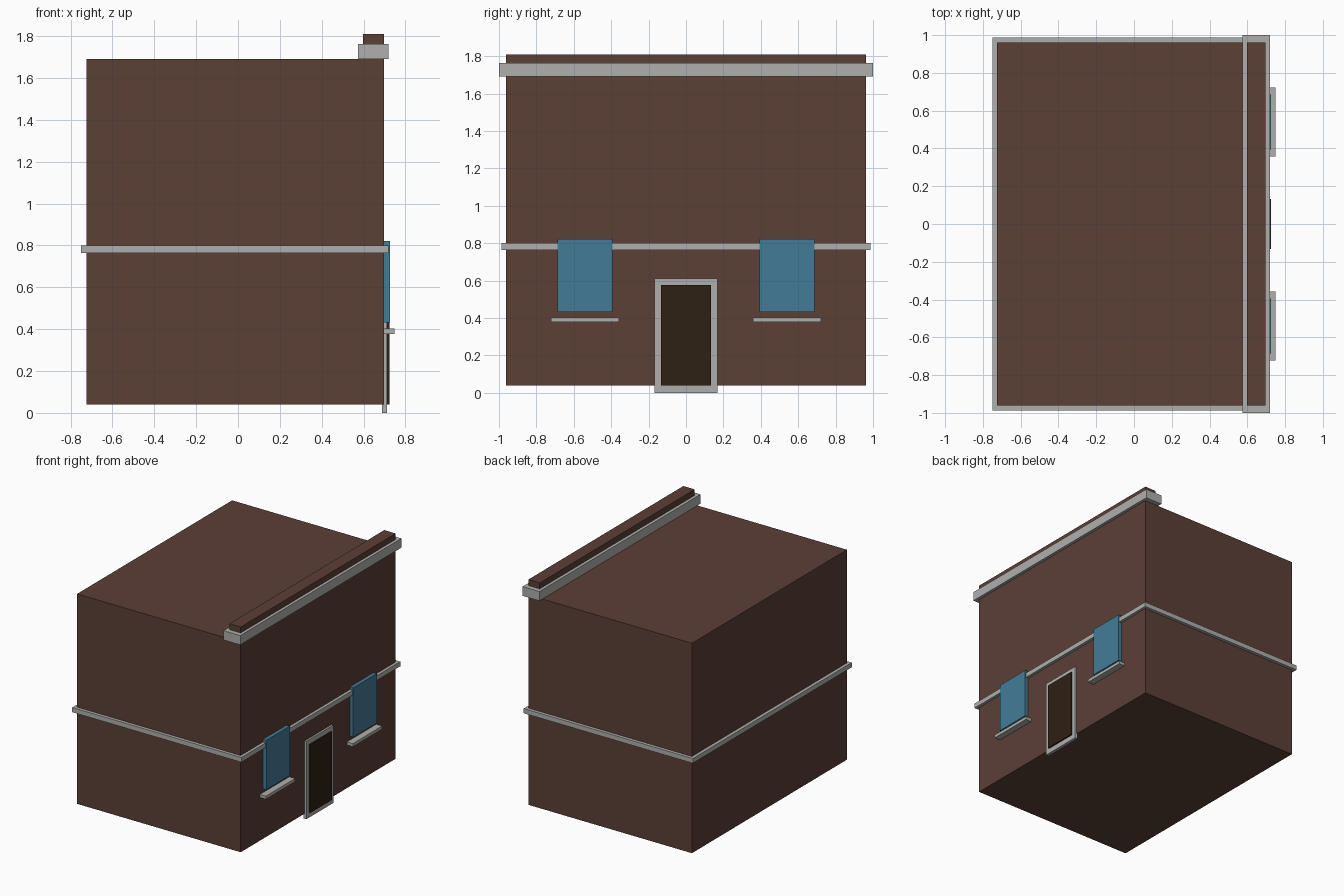
import bpy

if "Cube" in bpy.data.objects:
    bpy.data.objects.remove(bpy.data.objects["Cube"])


def material(name, rgb):
    m = bpy.data.materials.new(name)
    m.diffuse_color = (*rgb, 1)
    m.use_nodes = True
    m.node_tree.nodes["Principled BSDF"].inputs["Base Color"].default_value = m.diffuse_color
    return m


BRICK = material("brick", (0.105, 0.05, 0.037))
GLASS = material("glass", (0.055, 0.2, 0.31))
WOOD = material("dark_wood", (0.028, 0.015, 0.007))
STONE = material("stone", (0.43, 0.43, 0.42))


def box(name, x, y, z, mat):
    """Axis-aligned box from (min, max) ranges."""
    ranges = (x, y, z)
    bpy.ops.mesh.primitive_cube_add(
        size=1, location=[(a + b) / 2 for a, b in ranges])
    ob = bpy.context.object
    ob.name = name
    ob.scale = [b - a for a, b in ranges]
    bpy.ops.object.transform_apply(location=False, rotation=False, scale=True)
    ob.data.materials.append(mat)
    return ob


# Main block, string course, cornice and parapet
box("house_body", (-0.725, 0.697), (-0.962, 0.962), (0.04, 1.69), BRICK)
box("string_course", (-0.75, 0.72), (-0.987, 0.987), (0.763, 0.80), STONE)
box("cornice", (0.574, 0.72), (-1, 1), (1.69, 1.763), STONE)
box("parapet", (0.598, 0.697), (-0.962, 0.962), (1.763, 1.81), BRICK)

# Door with stone surround
box("door_surround", (0.688, 0.712), (-0.168, 0.168), (0, 0.612), STONE)
box("door", (0.70, 0.724), (-0.133, 0.133), (0.04, 0.576), WOOD)

# Mirrored pair of windows with sills
for side, cy in (("left", -0.54), ("right", 0.54)):
    box("window_" + side, (0.69, 0.726), (cy - 0.146, cy + 0.146), (0.433, 0.822), GLASS)
    box("sill_" + side, (0.69, 0.748), (cy - 0.182, cy + 0.182), (0.378, 0.403), STONE)
